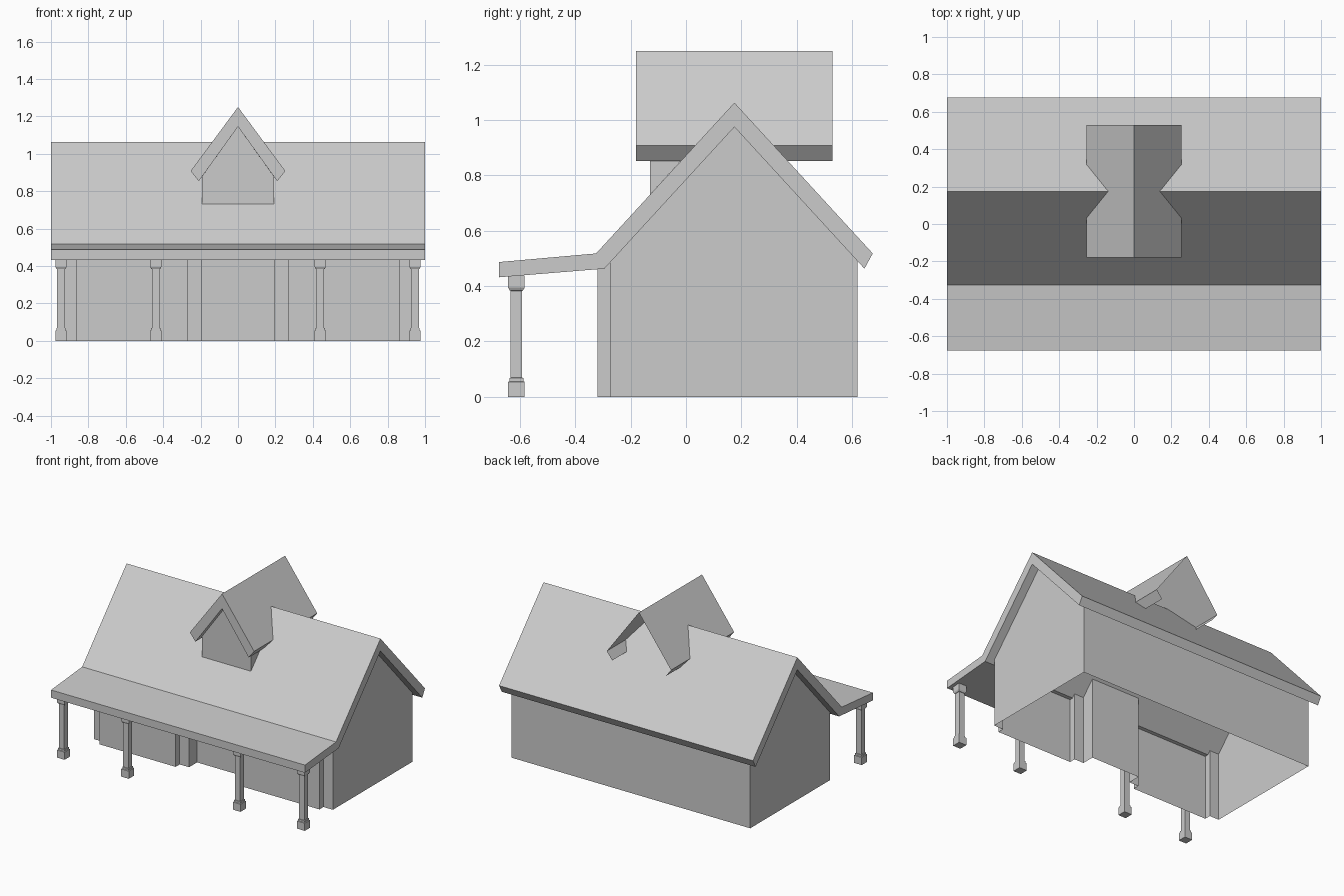
import bpy, bmesh

if "Cube" in bpy.data.objects:
    bpy.data.objects.remove(bpy.data.objects["Cube"])


def make(name, faces, merge=True):
    """Object from a list of polygons, each a list of points."""
    bm = bmesh.new()
    for pts in faces:
        bm.faces.new([bm.verts.new(p) for p in pts])
    bmesh.ops.remove_doubles(bm, verts=bm.verts, dist=0.0005)
    bmesh.ops.recalc_face_normals(bm, faces=bm.faces)
    me = bpy.data.meshes.new(name)
    bm.to_mesh(me)
    bm.free()
    ob = bpy.data.objects.new(name, me)
    bpy.context.collection.objects.link(ob)
    return ob


def both(faces):
    """Add the x-mirrored copy of each polygon."""
    return faces + [[(-x, y, z) for x, y, z in reversed(f)] for f in faces]


RIDGE = 0.175


def under(y):
    """Height of the main roof underside."""
    if y < -0.295:
        return 0.463 + (y + 0.295) * 0.082
    return 0.975 - abs(y - RIDGE) * 1.089


# main roof with porch slab: one profile extruded along x
prof = [(-0.675, 0.487), (-0.325, 0.518), (RIDGE, 1.063), (0.675, 0.518),
        (0.645, 0.463), (RIDGE, 0.975), (-0.295, 0.463), (-0.675, 0.432)]
faces = [[(s, y, z) for y, z in prof] for s in (-1, 1)]
for (y0, z0), (y1, z1) in zip(prof, prof[1:] + prof[:1]):
    faces.append([(-1, y0, z0), (1, y0, z0), (1, y1, z1), (-1, y1, z1)])
make("main_roof", faces)

# walls: stepped front footprint, open underneath, tops meet the roof
W, BACK, STRIP, BAY, DOOR = 0.94, 0.62, -0.275, -0.32, -0.185
half = [(0.193, DOOR), (0.193, STRIP), (0.267, STRIP), (0.267, BAY),
        (0.866, BAY), (0.866, STRIP), (W, STRIP)]
path = [(-x, y) for x, y in reversed(half)] + half
faces = []
for (x0, y0), (x1, y1) in zip(path, path[1:]):
    ys = [(x0, y0), (x1, y1)]
    top = [(x1, y1, under(y1))]
    if x0 == x1 and (y0 + 0.295) * (y1 + 0.295) < 0:
        top.append((x0, -0.295, 0.463))
    top.append((x0, y0, under(y0)))
    faces.append([(x, y, 0) for x, y in ys] + top)
faces.append([(-W, BACK, 0), (W, BACK, 0), (W, BACK, under(BACK)), (-W, BACK, under(BACK))])
faces += both([[(W, STRIP, 0), (W, BACK, 0), (W, BACK, under(BACK)),
                (W, RIDGE, 0.975), (W, STRIP, under(STRIP))]])
make("walls", faces)

# dormer roof: open shell trimmed where it meets the main roof
F, B, D = -0.18, 0.53, -0.13
slope = [(0, F, 1.25), (0, B, 1.25), (0.253, B, 0.908), (0.253, 0.317, 0.908),
         (0.138, RIDGE, 1.063), (0.253, 0.033, 0.908), (0.253, F, 0.908)]
fascia_front = [(0.253, F, 0.908), (0.253, 0.033, 0.908), (0.21, -0.016, 0.853), (0.21, F, 0.853)]
fascia_back = [(0.253, B, 0.908), (0.253, 0.317, 0.908), (0.21, 0.366, 0.853), (0.21, B, 0.853)]
cap = [(0, F, 1.25), (0.253, F, 0.908), (0.21, F, 0.853), (0, F, 1.145)]
soffit = [(0, F, 1.145), (0.21, F, 0.853), (0.21, -0.016, 0.853), (0.193, 0.003, 0.876),
          (0.193, D, 0.876), (0, D, 1.145)]
make("dormer_roof", both([slope, fascia_front, fascia_back, cap, soffit]))

# dormer body: gabled front and cheeks that die into the roof slope
front = [(-0.193, D, 0.731), (0.193, D, 0.731), (0.193, D, 0.876), (0, D, 1.145), (-0.193, D, 0.876)]
cheek = [(0.193, D, 0.731), (0.193, 0.003, 0.876), (0.193, D, 0.876)]
make("dormer_body", [front] + both([cheek]))

# porch posts: square sections stacked as (height, half width)
rings = [(0, 0.03), (0.054, 0.03), (0.056, 0.025), (0.068, 0.025), (0.069, 0.021),
         (0.383, 0.021), (0.384, 0.024), (0.395, 0.03), (0.438, 0.03)]
for i, x in enumerate((-0.946, -0.44, 0.44, 0.946)):
    sq = [[(x + a * r, -0.613 + b * r, z) for a, b in ((-1, -1), (1, -1), (1, 1), (-1, 1))]
          for z, r in rings]
    faces = [sq[0], sq[-1]]
    for lo, hi in zip(sq, sq[1:]):
        for k in range(4):
            n = (k + 1) % 4
            faces.append([lo[k], lo[n], hi[n], hi[k]])
    make(f"porch_post_{i + 1}", faces)
